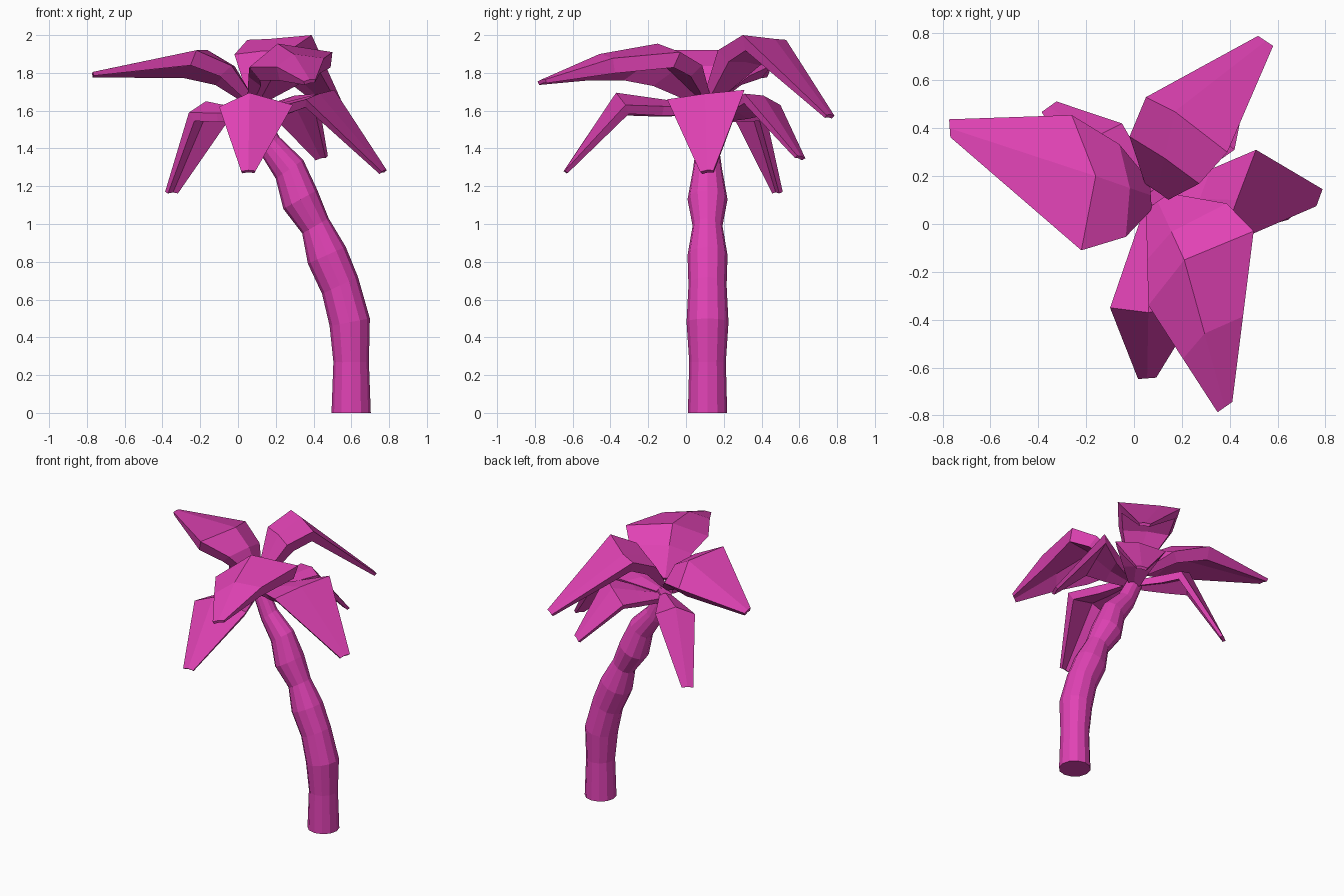
import bpy, bmesh, math
from mathutils import Vector

if "Cube" in bpy.data.objects:
    bpy.data.objects.remove(bpy.data.objects["Cube"])

pink = bpy.data.materials.new("magenta_pink")
pink.diffuse_color = (0.75, 0.055, 0.46, 1)
pink.use_nodes = True
pink.node_tree.nodes["Principled BSDF"].inputs["Base Color"].default_value = pink.diffuse_color


def loft(name, rings):
    """Skin a list of equal-length closed rings and cap both ends."""
    bm = bmesh.new()
    loops = [[bm.verts.new(p) for p in ring] for ring in rings]
    n = len(loops[0])
    for a, b in zip(loops, loops[1:]):
        for i in range(n):
            j = (i + 1) % n
            bm.faces.new((a[i], a[j], b[j], b[i]))
    bm.faces.new(loops[0][::-1])
    bm.faces.new(loops[-1])
    bmesh.ops.recalc_face_normals(bm, faces=bm.faces)
    mesh = bpy.data.meshes.new(name)
    bm.to_mesh(mesh)
    bm.free()
    mesh.materials.append(pink)
    obj = bpy.data.objects.new(name, mesh)
    bpy.context.collection.objects.link(obj)
    return obj


# Trunk: tilted rings given by left x,z, right x,z and depth radius
TRUNK_Y = 0.114
trunk_rings = []
for x0, z0, x1, z1, r in [
        (0.495, 0.0, 0.703, 0.0, 0.104), (0.505, 0.27, 0.693, 0.27, 0.097),
        (0.485, 0.46, 0.698, 0.50, 0.111), (0.445, 0.63, 0.635, 0.72, 0.101),
        (0.37, 0.79, 0.57, 0.88, 0.106), (0.34, 0.95, 0.48, 1.03, 0.079),
        (0.24, 1.08, 0.42, 1.18, 0.106), (0.20, 1.24, 0.345, 1.34, 0.077),
        (0.12, 1.37, 0.22, 1.46, 0.06), (0.04, 1.56, 0.13, 1.62, 0.045)]:
    mid = Vector(((x0 + x1) / 2, TRUNK_Y, (z0 + z1) / 2))
    u = Vector(((x1 - x0) / 2, 0, (z1 - z0) / 2))
    v = Vector((0, r, 0))
    trunk_rings.append([mid + u * math.cos(t) + v * math.sin(t)
                        for t in (math.tau * i / 12 for i in range(12))])
loft("trunk", trunk_rings)


# Fronds: narrow stem, swelling neck, wide folded shoulder, blunt tip,
# with side walls that lean inward to a narrower underside
def frond(name, left, ridge, right, tip, base_z, lift=0.0, neck_at=0.5,
          widen=(0, 0), stem_w=0.04, thick=0.05, inset=0.15, bulge=0.0):
    left, ridge, right, tip = map(Vector, (left, ridge, right, tip))
    crown = Vector((0.09, 0.113, base_z))
    out = (ridge - crown).normalized()
    side = (right - left).normalized()
    base = crown + out * 0.03
    up = Vector((0, 0, 1))

    def section(points, along, t):
        down = along.cross(side).normalized()
        if down.z > 0:
            down = -down
        mid = (points[0] + points[2]) / 2
        under = [points[0].lerp(mid, inset), points[1], points[2].lerp(mid, inset)]
        return points + [p + down * t for p in reversed(under)]

    stem = [base - side * stem_w, base + up * 0.015, base + side * stem_w]
    shoulder = [left, ridge, right]
    neck = [b.lerp(s, neck_at) + up * lift + side * w
            for b, s, w in zip(stem, shoulder, (-widen[0], 0, widen[1]))]
    end = [tip - side * 0.038, tip + up * 0.005, tip + side * 0.038]
    fall = tip - ridge
    rings = [section(stem, out, 0.04), section(neck, out, thick),
             section(shoulder, out + fall.normalized(), thick)]
    if bulge:
        blade = [s.lerp(e, 0.5) + up * bulge for s, e in zip(shoulder, end)]
        rings.append(section(blade, fall, thick))
    loft(name, rings + [section(end, fall, 0.02)])


# Upper fronds
frond("upper_frond_left", (-0.22, -0.11, 1.92), (-0.16, 0.20, 1.92),
      (-0.26, 0.455, 1.84), (-0.77, 0.40, 1.80), 1.65, 0.06, 0.38,
      (0.05, 0.05), 0.06, 0.08)
frond("upper_frond_back", (0.05, 0.53, 1.975), (0.17, 0.47, 1.98),
      (0.39, 0.30, 2.0), (0.55, 0.765, 1.575), 1.68, 0.09, 0.42,
      (0.08, 0.03), 0.06, 0.08)
frond("upper_frond_front", (0.06, -0.34, 1.83), (0.21, -0.15, 1.955),
      (0.50, -0.03, 1.91), (0.38, -0.765, 1.76), 1.65, 0.03, 0.52,
      (0.0, 0.07), 0.06, 0.08, 0.15, 0.04)

# Lower fronds
frond("lower_frond_front", (-0.10, -0.35, 1.62), (0.06, -0.37, 1.695),
      (0.29, -0.32, 1.63), (0.055, -0.645, 1.28), 1.61)
frond("lower_frond_right", (0.36, -0.10, 1.66), (0.43, 0.10, 1.69),
      (0.51, 0.31, 1.71), (0.775, 0.11, 1.28), 1.59)
frond("lower_frond_back", (0.42, 0.31, 1.69), (0.30, 0.41, 1.68),
      (0.15, 0.50, 1.63), (0.445, 0.61, 1.355), 1.57)
frond("lower_frond_left", (-0.05, 0.42, 1.59), (-0.17, 0.36, 1.65),
      (-0.26, 0.27, 1.59), (-0.355, 0.49, 1.17), 1.58)
